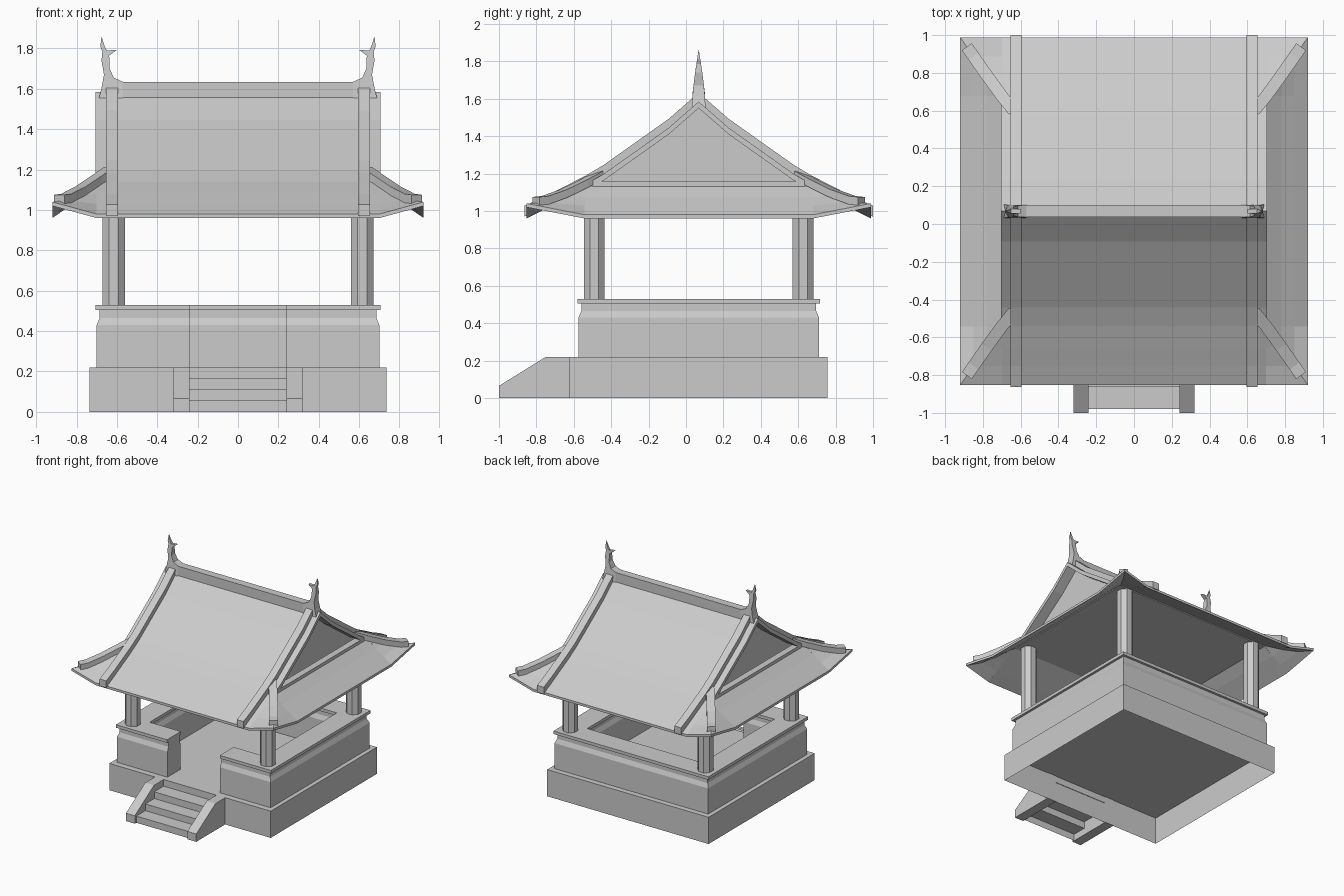
import bpy, bmesh, math
from mathutils import Vector

if "Cube" in bpy.data.objects:
    bpy.data.objects.remove(bpy.data.objects["Cube"], do_unlink=True)

stone = bpy.data.materials.new("plain grey")
stone.use_nodes = True
GREY = (0.6, 0.6, 0.6, 1)
stone.diffuse_color = GREY
stone.node_tree.nodes["Principled BSDF"].inputs["Base Color"].default_value = GREY

C = 0.068        # middle of the building in y
SIDES = (-1, 1)
CORNERS = [(sx, sy) for sx in SIDES for sy in SIDES]


def finish(name, bm):
    bmesh.ops.remove_doubles(bm, verts=bm.verts, dist=0.0005)
    bmesh.ops.recalc_face_normals(bm, faces=bm.faces)
    mesh = bpy.data.meshes.new(name)
    bm.to_mesh(mesh)
    bm.free()
    mesh.materials.append(stone)
    ob = bpy.data.objects.new(name, mesh)
    bpy.context.collection.objects.link(ob)


def loft(name, rings, first_cap=True):
    """Bridge closed rings of points and cap the ends."""
    bm = bmesh.new()
    rows = [[bm.verts.new(p) for p in ring] for ring in rings]
    n = len(rows[0])
    for a, b in zip(rows, rows[1:]):
        for i in range(n):
            j = (i + 1) % n
            bm.faces.new((a[i], a[j], b[j], b[i]))
    if first_cap:
        bm.faces.new(rows[0])
    bm.faces.new(rows[-1])
    finish(name, bm)


def box(name, x, y, z, bottom=True):
    loft(name, [[(x[0], y[0], h), (x[1], y[0], h), (x[1], y[1], h), (x[0], y[1], h)] for h in z], bottom)


def prism_x(name, outline, x0, x1):
    loft(name, [[(x, y, z) for y, z in outline] for x in (x0, x1)])


def sheet(name, faces, thickness):
    """Faces with a slab hanging below them."""
    bm = bmesh.new()
    for f in faces:
        bm.faces.new([bm.verts.new(p) for p in f])
    bmesh.ops.remove_doubles(bm, verts=bm.verts, dist=0.0005)
    if thickness:
        geo = bmesh.ops.extrude_face_region(bm, geom=list(bm.faces), use_keep_orig=True)["geom"]
        for v in geo:
            if isinstance(v, bmesh.types.BMVert):
                v.co.z -= thickness
    finish(name, bm)


def interp(table, d):
    for (a, za), (b, zb) in zip(table, table[1:]):
        if d <= b:
            return za + (zb - za) * (d - a) / (b - a)
    return table[-1][1]


# Platform, hollow underneath
box("platform", (-0.735, 0.735), (C - 0.692, C + 0.688), (0, 0.22), bottom=False)

# Stairs: sloping cheeks and a folded sheet of steps
cheek = [(-1, 0), (-1, 0.065), (-0.75, 0.22), (-0.62, 0.22), (-0.62, 0)]
for s in SIDES:
    prism_x("stair_cheek", cheek, s * 0.24, s * 0.32)
fold = []
for i in range(4):
    y = -0.98 + 0.117 * i
    fold += [(y, 0.055 * i), (y, 0.055 * (i + 1))]
fold[-1] = (-0.62, fold[-2][1])
fold[-2:] = [fold[-1]]
sheet("stair_steps", [[(-0.24, *a), (0.24, *a), (0.24, *b), (-0.24, *b)] for a, b in zip(fold, fold[1:])], 0)

# Parapet wall swept around the platform, open at the front
HX, HY, GAP = 0.615, 0.558, 0.24
half = [(0.085, 0.22), (0.085, 0.43), (0.07, 0.465), (0.07, 0.505), (0.09, 0.505), (0.09, 0.53)]
section = half + [(-o, z) for o, z in reversed(half)]
path = [(-GAP, -1, 0), (-HX, -1, -1), (-HX, 1, -1), (HX, 1, 1), (HX, -1, 1), (GAP, -1, 0)]
loft("parapet_wall", [[(x + sx * o, C + sy * (HY + o), z) for o, z in section] for x, sy, sx in path])

# Eight-sided columns
angles = [math.radians(22.5 + 45 * k) for k in range(8)]
for sx, sy in CORNERS:
    loft("column", [[(sx * HX + 0.06 * math.cos(a), C + sy * HY + 0.06 * math.sin(a), z) for a in angles]
                    for z in (0.525, 1.115)])

# Roof heights: across the main slopes, out along the side skirts, and along the hips
SLOPE = [(0, 1.585), (0.16, 1.445), (0.51, 1.197), (0.61, 1.138), (0.72, 1.082), (0.82, 1.03), (0.92, 0.98)]
SKIRT = [(0.70, 1.135), (0.78, 1.075), (0.85, 1.028), (0.92, 0.98)]
HIP = [(0.70, 0.61, 1.138), (0.78, 0.72, 1.084), (0.85, 0.82, 1.048), (0.92, 0.92, 1.04)]

# Main slopes, thicker at the gable ends than at the eaves
for s in SIDES:
    rings = []
    for d, z in SLOPE:
        t = 0.035 if d < 0.6 else 0.02
        y = C + s * d
        rings.append([(-0.705, y, z), (0.705, y, z), (0.705, y, z - t), (-0.705, y, z - t)])
    loft("main_roof_slope", rings)

# Side skirts and upturned corners
for sx in SIDES:
    faces = []
    for i in range(3):
        (x0, z0), (x1, z1) = SKIRT[i:i + 2]
        y0, y1 = C - 0.61, C + 0.61
        faces.append([(sx * x0, y0, z0), (sx * x1, y0, z1), (sx * x1, y1, z1), (sx * x0, y1, z0)])
        for sy in SIDES:
            (ha, da, za), (hb, db, zb) = HIP[i:i + 2]
            inner, outer = (sx * ha, C + sy * da, za), (sx * hb, C + sy * db, zb)
            side = [inner, outer, (sx * x1, C + sy * 0.61, z1)]
            if i:
                side.append((sx * x0, C + sy * 0.61, z0))
            faces.append(side)
            front = [inner, outer, (sx * 0.70, C + sy * db, interp(SLOPE, db))]
            if i:
                front.append((sx * 0.70, C + sy * da, interp(SLOPE, da)))
            faces.append(front)
    sheet("side_skirt_and_corners", faces, 0.02)

# Flat ceiling, recessed gable walls and the ridge along each gable foot
box("ceiling", (-0.70, 0.70), (C - 0.61, C + 0.61), (1.11, 1.12))
gable = [(C - d, z - 0.02) for d, z in reversed(SLOPE[:4])] + [(C + d, z - 0.02) for d, z in SLOPE[1:4]]
for s in SIDES:
    prism_x("gable_wall", gable, s * 0.60, s * 0.62)
    box("gable_foot_ridge", (s * 0.65, s * 0.705), (C - 0.565, C + 0.565), (1.115, 1.157))

# Sloping ridges near the gable ends
edge = ((0.595, -0.01), (0.655, -0.01), (0.655, 0.048), (0.595, 0.048))
for sx, sy in CORNERS:
    loft("sloping_ridge", [[(sx * x, C + sy * d, z + h) for x, h in edge]
                           for d, z in SLOPE[:-1] + [(0.932, 0.98)]])

# Hip ridges from the sloping ridges out to the corners
for sx, sy in CORNERS:
    across = Vector((sx * 0.81, -sy * 0.59, 0)) * 0.032
    rings = []
    for x, d, z in [(0.635, 0.53, 1.182)] + HIP[:3] + [(0.885, 0.87, 1.043)]:
        p = Vector((sx * x, C + sy * d, z))
        rings.append([p + across * k + Vector((0, 0, h))
                      for k, h in ((-1, -0.012), (1, -0.012), (1, 0.032), (-1, 0.032))])
    loft("hip_ridge", rings)

# Top ridge beam and its horned end ornaments
box("top_ridge", (-0.60, 0.60), (C - 0.032, C + 0.032), (1.55, 1.635))
horn = [(0.57, 1.55), (0.69, 1.55), (0.675, 1.61), (0.664, 1.67), (0.676, 1.74), (0.672, 1.785), (0.682, 1.81),
        (0.676, 1.86), (0.662, 1.815), (0.65, 1.79), (0.60, 1.793), (0.638, 1.765), (0.636, 1.70), (0.615, 1.655),
        (0.57, 1.635)]
WIDTH = [(1.55, 0.036), (1.63, 0.033), (1.75, 0.018), (1.86, 0.001)]
for s in SIDES:
    loft("ridge_end_horn", [[(s * x, C + m * interp(WIDTH, z), z) for x, z in horn] for m in SIDES])
